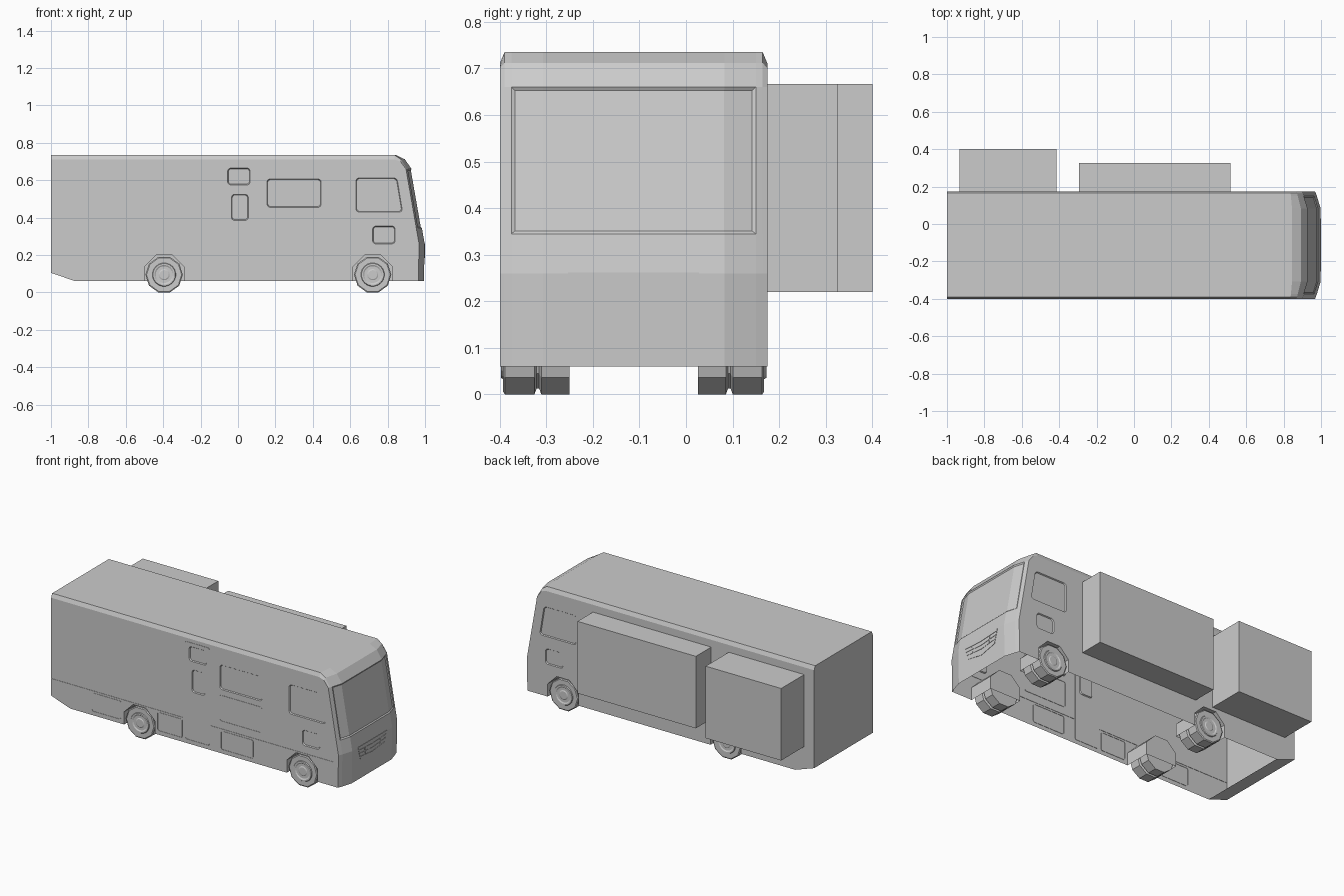
import bpy, bmesh, math

if "Cube" in bpy.data.objects:
    bpy.data.objects.remove(bpy.data.objects["Cube"])

CY = -0.1125     # centre line of the coach body
HW = 0.2872      # half width of the body
grey = bpy.data.materials.new("plain grey")
grey.diffuse_color = (0.6, 0.6, 0.6, 1)
grey.use_nodes = True
grey.node_tree.nodes["Principled BSDF"].inputs["Base Color"].default_value = grey.diffuse_color


def loft(bm, loops, closed=False):
    """Skin a list of equal loops; cap the ends, or join last to first."""
    rings = [[bm.verts.new(p) for p in lp] for lp in loops]
    n = len(rings[0])
    pairs = list(zip(rings, rings[1:]))
    if closed:
        pairs.append((rings[-1], rings[0]))
    for a, b in pairs:
        for i in range(n):
            j = (i + 1) % n
            bm.faces.new((a[i], a[j], b[j], b[i]))
    if not closed:
        bm.faces.new(rings[0])
        bm.faces.new(rings[-1])


def finish(bm, name):
    bmesh.ops.recalc_face_normals(bm, faces=bm.faces[:])
    me = bpy.data.meshes.new(name)
    bm.to_mesh(me)
    bm.free()
    me.materials.append(grey)
    ob = bpy.data.objects.new(name, me)
    bpy.context.collection.objects.link(ob)
    return ob


def cut(ob, cutter):
    cutter.hide_render = True
    m = ob.modifiers.new("cut", 'BOOLEAN')
    m.operation = 'DIFFERENCE'
    m.solver = 'EXACT'
    m.object = cutter
    bpy.context.view_layer.objects.active = ob
    bpy.ops.object.modifier_apply(modifier=m.name)
    bpy.data.objects.remove(cutter)


def rect(x0, x1, z0, z1):
    return [(x0, z0), (x1, z0), (x1, z1), (x0, z1)]


def rounded(pts, r):
    """Round the corners of a polygon."""
    out = []
    for i, p in enumerate(pts):
        ends = []
        for q in (pts[i - 1], pts[(i + 1) % len(pts)]):
            d = math.dist(p, q)
            ends.append([p[k] + (q[k] - p[k]) * r / d for k in (0, 1)])
        mid = [0.3 * p[k] + 0.35 * (ends[0][k] + ends[1][k]) for k in (0, 1)]
        out += [ends[0], mid, ends[1]]
    return out


def grow(pts, d):
    """Offset an outline about its centre."""
    lo = [min(p[k] for p in pts) for k in (0, 1)]
    hi = [max(p[k] for p in pts) for k in (0, 1)]
    c = [(a + b) / 2 for a, b in zip(lo, hi)]
    f = [1 + 2 * d / (b - a) for a, b in zip(lo, hi)]
    return [[c[k] + (p[k] - c[k]) * f[k] for k in (0, 1)] for p in pts]


def at(pts, s, t):
    """Place an x-z outline at distance t from the centre line on side s."""
    return [(x, CY + s * t, z) for x, z in pts]


def circle(cx, cz, r, n):
    return [(cx + r * math.sin(math.tau * (i + 0.5) / n),
             cz - r * math.cos(math.tau * (i + 0.5) / n)) for i in range(n)]


# Body shell: side profile (x, z, share of corner inset in x and z) lofted across the width
profile = [(-1, 0.105, 0, 0), (-0.87, 0.06, 0, 0), (0.994, 0.06, 1, 0), (0.998, 0.26, 1, 0),
           (0.983, 0.345, 1, 0), (0.928, 0.66, 1, 0), (0.892, 0.712, 0.8, 0.5),
           (0.845, 0.735, 0.3, 1), (-1, 0.735, 0, 1)]
half = [(HW, -0.03, -0.024), (0.277, -0.026, 0), (0.2625, -0.0205, 0), (0.195, 0, 0)]
stations = [(-t, dx, dz) for t, dx, dz in half] + half[::-1]
bm = bmesh.new()
loft(bm, [[(x + dx * kx, CY + t, z + dz * kz) for x, z, kx, kz in profile]
          for t, dx, dz in stations])
bmesh.ops.recalc_face_normals(bm, faces=bm.faces[:])
# Recessed windscreen
glass = [f for f in bm.faces if f.normal.x > 0.5 and abs(f.calc_center_median().y - CY) < 0.2625
         and 0.345 < f.calc_center_median().z < 0.66]
bmesh.ops.inset_region(bm, faces=glass, thickness=0.007, depth=-0.005, use_even_offset=True)
body = finish(bm, "coach_body")

# Cutters: wheel arches, windows, panel gaps and belt line
AXLES = (-0.395, 0.72)
cab_window = [(0.63, 0.43), (0.88, 0.43), (0.85, 0.612), (0.63, 0.612)]
shared_windows = [cab_window, rect(0.72, 0.84, 0.26, 0.355)]
kerb_windows = [rect(-0.055, 0.065, 0.575, 0.665), rect(-0.035, 0.055, 0.385, 0.525),
                rect(0.155, 0.445, 0.455, 0.607)]
kerb_panels = [rect(-0.72, -0.52, 0.085, 0.2), rect(-0.27, -0.1, 0.085, 0.2),
               rect(0.165, 0.385, 0.085, 0.2), rect(-0.08, 0.085, 0.085, 0.69),
               rect(0.155, 0.445, 0.26, 0.42)]
bm = bmesh.new()
for s in (-1, 1):
    for x in AXLES:
        arch = circle(x, 0.095, 0.1137, 8)
        loft(bm, [at(arch, s, 0.125), at(arch, s, 0.32)])
    for w in shared_windows + (kerb_windows if s < 0 else []):
        w = rounded(w, 0.014)
        loft(bm, [at(grow(w, 0.004), s, HW + 0.006), at(grow(w, -0.004), s, HW - 0.006)])
for p in kerb_panels:
    p = rounded(p, 0.008)
    q = grow(p, -0.002)
    loft(bm, [at(p, -1, HW + 0.01), at(p, -1, HW - 0.002),
              at(q, -1, HW - 0.002), at(q, -1, HW + 0.01)], closed=True)
for x0, x1 in ((-1.02, -0.09), (0.095, 0.93)):
    b = rect(x0, x1, 0.211, 0.213)
    loft(bm, [at(b, -1, HW + 0.01), at(b, -1, HW - 0.002)])
cut(body, finish(bm, "body_cutter"))

# The shell is open underneath
bm = bmesh.new()
bm.from_mesh(body.data)
floor = [f for f in bm.faces if f.normal.z < -0.99 and f.calc_center_median().z < 0.065]
bmesh.ops.delete(bm, geom=floor, context='FACES')
bm.to_mesh(body.data)
bm.free()

# Slide-out rooms on the far side
for name, x0, x1, y1 in (("rear_slide_out", -0.932, -0.415, 0.4),
                         ("middle_slide_out", -0.295, 0.515, 0.325)):
    bm = bmesh.new()
    r = rect(x0, x1, 0.22, 0.666)
    loft(bm, [[(x, y, z) for x, z in r] for y in (0.174, y1)])
    finish(bm, name)


def on_nose(pts, d):
    """Place a y-z outline at distance d in front of the sloping nose."""
    return [(0.994 + 0.02 * (z - 0.06) + d, CY + y, z) for y, z in pts]


# Front grille plate with grooved slats
bm = bmesh.new()
outline = [(-0.141, 0.262), (-0.113, 0.175), (0, 0.152), (0.113, 0.175), (0.141, 0.262)]
loft(bm, [on_nose(outline, -0.015), on_nose(outline, 0.002)])
grille = finish(bm, "front_grille")
slots = []
for z, w, dip in ((0.242, 0.133, 0.007), (0.221, 0.127, 0.011), (0.198, 0.118, 0.012)):
    slots.append([(-w, z), (0, z - dip), (w, z), (w, z + 0.004), (0, z - dip + 0.004), (-w, z + 0.004)])
for s in (-1, 1):
    slots.append([(s * 0.08, 0.241), (s * 0.07, 0.194), (s * 0.066, 0.194), (s * 0.076, 0.241)])
for slot in slots:
    bm = bmesh.new()
    loft(bm, [on_nose(slot, -0.0015), on_nose(slot, 0.02)])
    cut(grille, finish(bm, "slat_cutter"))

# Wheels: twin ten-sided tyres with dished hubs
tyre = ((0.1, 0.138), (0.1, 0.198), (0.086, 0.203), (0.086, 0.208), (0.1, 0.213),
        (0.1, 0.276), (0.094, 0.28))
hub = ((0.066, 0.275), (0.06, 0.285), (0.052, 0.285), (0.045, 0.281), (0.03, 0.281), (0.024, 0.284))
for end, x in zip(("rear", "front"), AXLES):
    for s, side in ((-1, "near"), (1, "far")):
        for name, n, prof in (("twin_tyre", 10, tyre), ("hub", 20, hub)):
            bm = bmesh.new()
            loft(bm, [at(circle(x, 0.0951, r, n), s, t) for r, t in prof])
            finish(bm, f"{end}_{side}_{name}")
